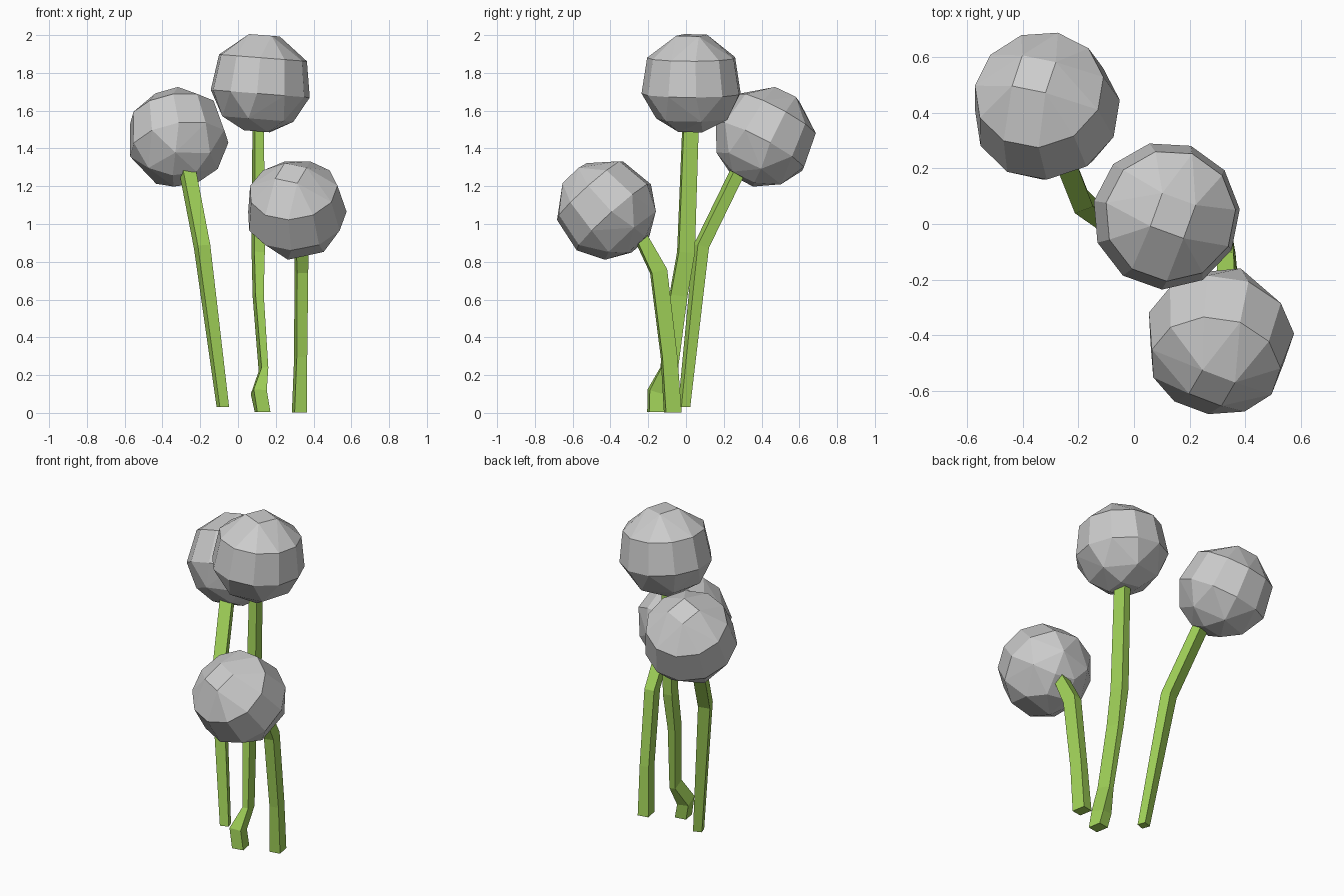
import bpy, bmesh
from math import cos, sin, pi, radians
from mathutils import Vector, Matrix

if "Cube" in bpy.data.objects:
    bpy.data.objects.remove(bpy.data.objects["Cube"])

green = bpy.data.materials.new("stem_green")
green.diffuse_color = (0.36, 0.65, 0.1, 1)
green.use_nodes = True
green.node_tree.nodes["Principled BSDF"].inputs["Base Color"].default_value = green.diffuse_color


def finish(name, bm, mat=None):
    bmesh.ops.recalc_face_normals(bm, faces=bm.faces)
    me = bpy.data.meshes.new(name)
    bm.to_mesh(me)
    bm.free()
    ob = bpy.data.objects.new(name, me)
    bpy.context.collection.objects.link(ob)
    if mat:
        me.materials.append(mat)


# Flower head: faceted ball hulled from rings (sides, radius, height, twist)
RINGS = [(4, 0.09, 0.255, 20), (11, 0.236, 0.135, 0), (11, 0.266, -0.055, 0),
         (6, 0.195, -0.19, 10), (4, 0.09, -0.255, 35)]


def head(name, centre, up, spin):
    bm = bmesh.new()
    rot = Vector((0, 0, 1)).rotation_difference(Vector(up)).to_matrix()
    rot = rot @ Matrix.Rotation(radians(spin), 3, 'Z')
    for n, r, z, tw in RINGS:
        for i in range(n):
            a = 2 * pi * i / n + radians(tw)
            bm.verts.new(rot @ Vector((r * cos(a), r * sin(a), z)) + Vector(centre))
    bmesh.ops.convex_hull(bm, input=bm.verts)
    bmesh.ops.dissolve_limit(bm, angle_limit=radians(1), verts=bm.verts, edges=bm.edges)
    finish(name, bm)


# Stem: four-sided tube through (x, y, z, half width x, half width y)
def stem(name, path, twist):
    bm = bmesh.new()
    pts = [Vector(p[:3]) for p in path]
    rings = []
    for i, p in enumerate(path):
        t = (pts[min(i + 1, len(pts) - 1)] - pts[max(i - 1, 0)]).normalized()
        if i == 0:
            t = Vector((0, 0, 1))
        rot = Vector((0, 0, 1)).rotation_difference(t).to_matrix()
        rot = rot @ Matrix.Rotation(radians(twist), 3, 'Z')
        rings.append([bm.verts.new(pts[i] + rot @ Vector((sx * p[3], sy * p[4], 0)))
                      for sx, sy in ((-1, -1), (1, -1), (1, 1), (-1, 1))])
    for a, b in zip(rings, rings[1:]):
        for k in range(4):
            m = (k + 1) % 4
            bm.faces.new((a[k], a[m], b[m], b[k]))
    bm.faces.new(rings[0])
    bm.faces.new(rings[-1])
    finish(name, bm, green)


head("tall_head", (0.12, 0.03, 1.745), (0.02, 0, 0.255), 5)
head("back_head", (-0.32, 0.42, 1.46), (-0.04, 0.12, 0.225), 10)
head("front_head", (0.305, -0.42, 1.08), (-0.025, -0.17, 0.19), 0)

stem("tall_stem", [(0.13, -0.16, 0.005, 0.035, 0.04), (0.11, -0.155, 0.11, 0.035, 0.045),
                   (0.135, -0.09, 0.23, 0.018, 0.045), (0.107, -0.04, 0.62, 0.022, 0.045),
                   (0.107, 0, 0.85, 0.028, 0.043), (0.107, 0.025, 1.55, 0.024, 0.04)], 10)
stem("back_stem", [(-0.08, -0.01, 0.03, 0.026, 0.025), (-0.19, 0.08, 0.88, 0.035, 0.032),
                   (-0.265, 0.27, 1.27, 0.036, 0.03), (-0.28, 0.31, 1.34, 0.03, 0.03)], 20)
stem("front_stem", [(0.325, -0.07, 0.002, 0.033, 0.042), (0.332, -0.09, 0.3, 0.028, 0.04),
                    (0.335, -0.145, 0.75, 0.03, 0.042), (0.335, -0.25, 0.95, 0.033, 0.03),
                    (0.33, -0.3, 1.01, 0.03, 0.03)], 10)
